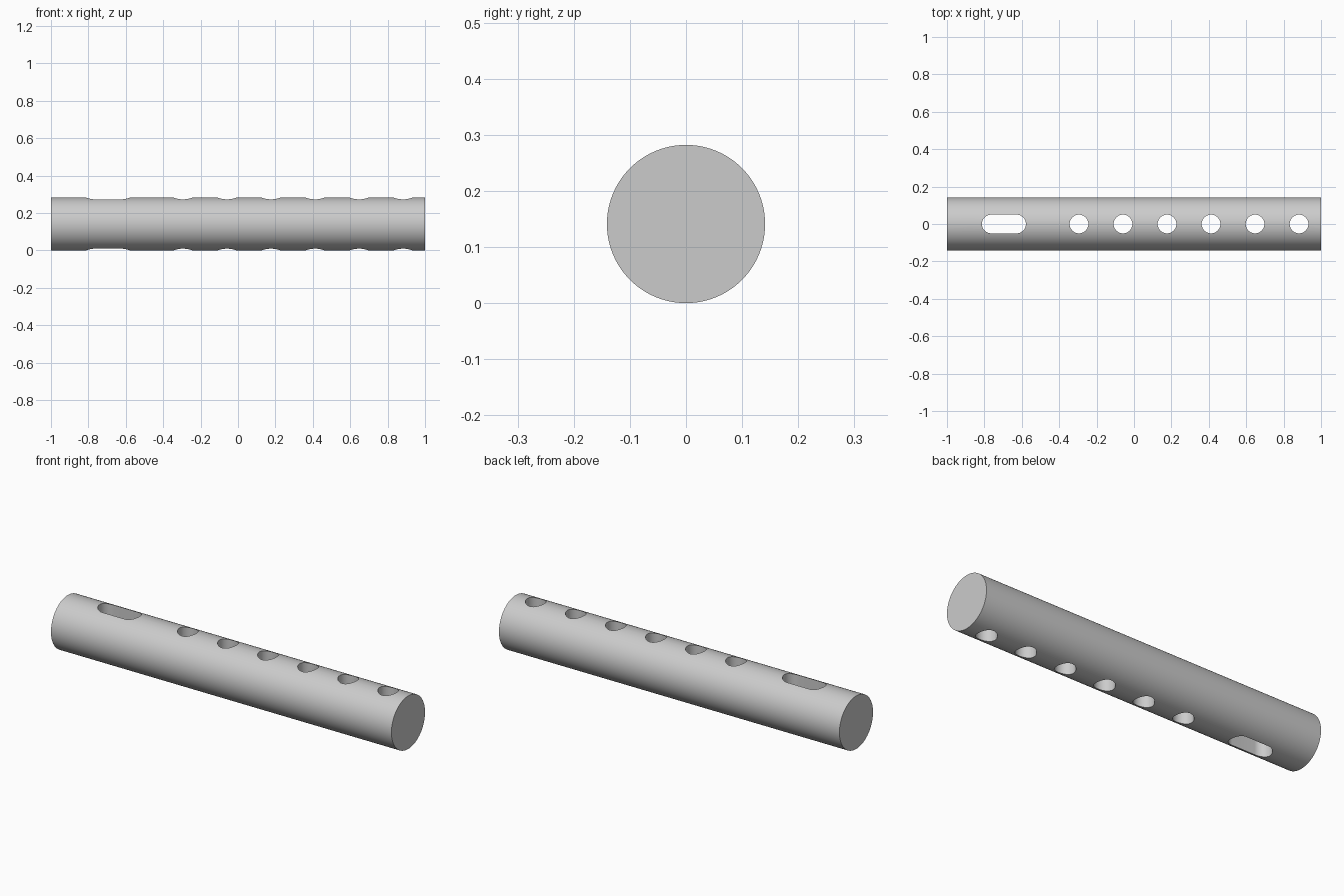
import bpy
import bmesh
import math

RADIUS = 0.141
HOLE_RADIUS = 0.05
HOLE_PITCH = 4 / 17

cube = bpy.data.objects.get("Cube")
if cube:
    bpy.data.objects.remove(cube, do_unlink=True)

# Single grey metal colour
metal = bpy.data.materials.new("grey metal")
metal.use_nodes = True
grey = (0.6, 0.6, 0.6, 1)
metal.diffuse_color = grey
metal.node_tree.nodes["Principled BSDF"].inputs["Base Color"].default_value = grey

# Solid round bar lying along x
bpy.ops.mesh.primitive_cylinder_add(vertices=96, radius=RADIUS, depth=2,
                                    location=(0, 0, RADIUS),
                                    rotation=(0, math.pi / 2, 0))
bar = bpy.context.object
bar.name = "drilled_bar"
bar.data.materials.append(metal)
bpy.ops.object.transform_apply(location=True, rotation=True, scale=True)


def add_slot(bm, x_start, x_end, segments=24):
    """Vertical prism with a round or stadium outline."""
    verts = []
    for centre, first in ((x_end, -math.pi / 2), (x_start, math.pi / 2)):
        count = segments + (1 if x_end > x_start else 0)
        for i in range(count):
            a = first + math.pi * i / segments
            verts.append(bm.verts.new((centre + HOLE_RADIUS * math.cos(a),
                                       HOLE_RADIUS * math.sin(a), -0.1)))
    face = bm.faces.new(verts)
    top = bmesh.ops.extrude_face_region(bm, geom=[face])["geom"]
    bmesh.ops.translate(bm, vec=(0, 0, 0.5),
                        verts=[v for v in top if isinstance(v, bmesh.types.BMVert)])


# Cutter: one long slot and a row of round holes
bm = bmesh.new()
add_slot(bm, -0.763, -0.628)
for i in range(6):
    x = -5 / 17 + i * HOLE_PITCH
    add_slot(bm, x, x)
bmesh.ops.recalc_face_normals(bm, faces=bm.faces)
cutter_mesh = bpy.data.meshes.new("hole_cutter")
bm.to_mesh(cutter_mesh)
bm.free()
cutter_mesh.materials.append(metal)
cutter = bpy.data.objects.new("hole_cutter", cutter_mesh)
cutter.hide_render = True
bpy.context.collection.objects.link(cutter)

# Cut the holes right through the bar
cut = bar.modifiers.new("holes", "BOOLEAN")
cut.operation = "DIFFERENCE"
cut.solver = "EXACT"
cut.object = cutter
bpy.context.view_layer.objects.active = bar
bpy.ops.object.modifier_apply(modifier=cut.name)
bpy.data.objects.remove(cutter, do_unlink=True)

# Smooth curved walls, crisp rims
bpy.ops.object.shade_smooth_by_angle(angle=math.radians(30))
